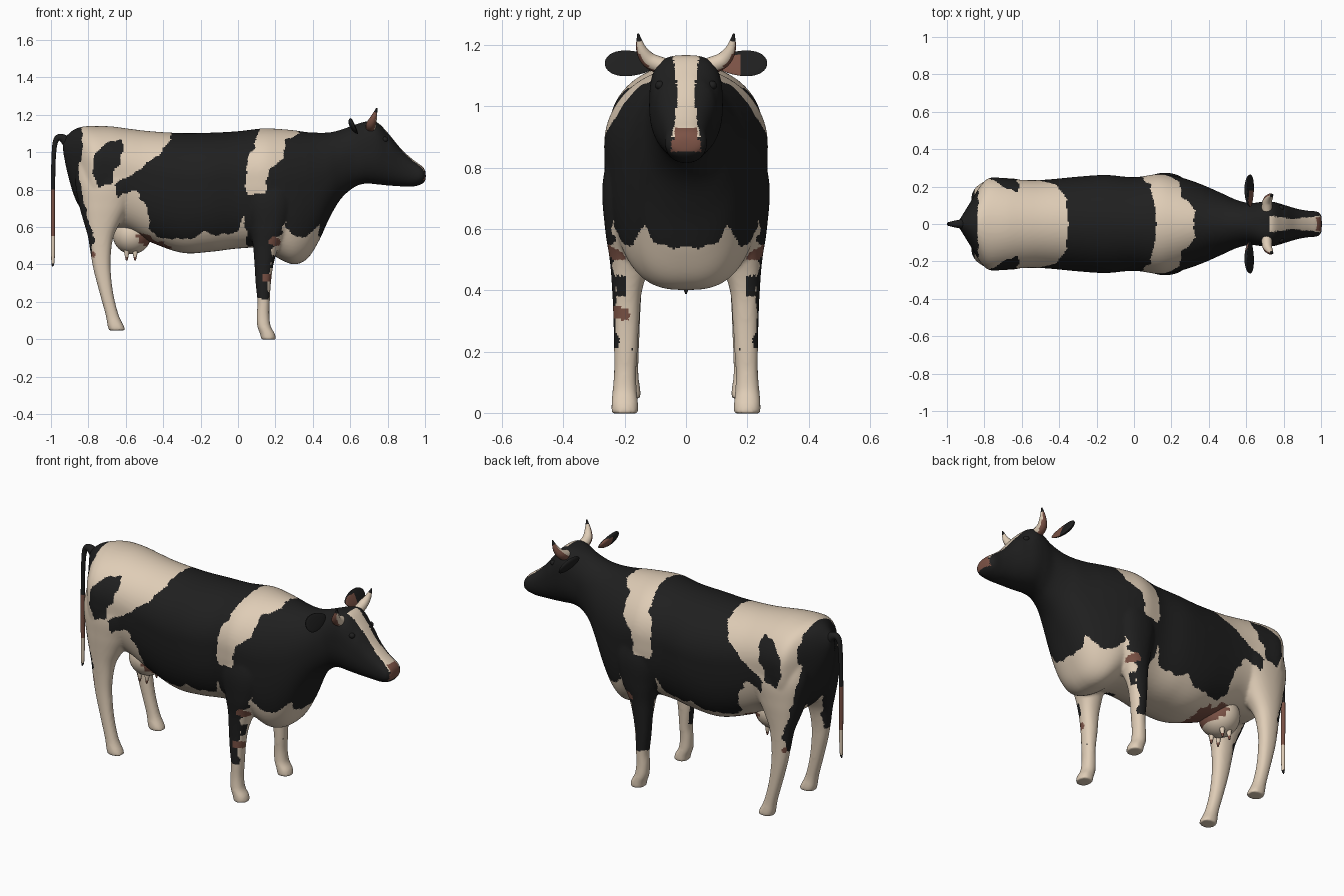
import bpy, bmesh, math
from mathutils import Vector, noise

if "Cube" in bpy.data.objects:
    bpy.data.objects.remove(bpy.data.objects["Cube"])

def material(name, rgb):
    m = bpy.data.materials.new(name)
    m.diffuse_color = (*rgb, 1)
    m.use_nodes = True
    m.node_tree.nodes["Principled BSDF"].inputs["Base Color"].default_value = m.diffuse_color
    return m

MATS = [material("black hide", (0.014, 0.014, 0.014)),
        material("cream hide", (0.74, 0.61, 0.47)),
        material("brown skin", (0.20, 0.085, 0.06))]
BLACK, CREAM, BROWN = 0, 1, 2

def spline(rows, steps=6):
    """Catmull-Rom through rows of numbers"""
    out = []
    for i in range(len(rows) - 1):
        a, b, c, d = rows[max(i - 1, 0)], rows[i], rows[i + 1], rows[min(i + 2, len(rows) - 1)]
        for k in range(steps):
            t = k / steps
            out.append([0.5 * (2 * q + (r - p) * t + (2 * p - 5 * q + 4 * r - s) * t * t
                        + (3 * q - p - 3 * r + s) * t ** 3) for p, q, r, s in zip(a, b, c, d)])
    return out + [list(rows[-1])]

def oval(top, low, count=64):
    """Superellipse points in the unit square, squareness set for each half"""
    pts = []
    for i in range(count):
        c, s = math.cos(2 * math.pi * i / count), math.sin(2 * math.pi * i / count)
        e = 2 / (top if s >= 0 else low)
        pts.append((math.copysign(abs(c) ** e, c), math.copysign(abs(s) ** e, s)))
    return pts

def skin(bm, rings):
    vs = [[bm.verts.new(p) for p in r] for r in rings]
    n = len(vs[0])
    for a, b in zip(vs, vs[1:]):
        for i in range(n):
            bm.faces.new((a[i], a[(i + 1) % n], b[(i + 1) % n], b[i]))
    bm.faces.new(vs[0])
    bm.faces.new(vs[-1])

def colour(me, rule):
    for m in MATS:
        me.materials.append(m)
    for p in me.polygons:
        p.material_index = rule(p.center, p.normal)
        p.use_smooth = True

def finish(name, bm, rule=None):
    bmesh.ops.recalc_face_normals(bm, faces=bm.faces)
    me = bpy.data.meshes.new(name)
    bm.to_mesh(me)
    bm.free()
    ob = bpy.data.objects.new(name, me)
    bpy.context.collection.objects.link(ob)
    if rule:
        colour(me, rule)
    return ob

def tube(name, pts, rule, side=1):
    rows = [(Vector((r[0], r[1] * side, r[2])), max(r[3], 0.002)) for r in spline(pts)]
    rings = []
    for i, (p, r) in enumerate(rows):
        d = rows[min(i + 1, len(rows) - 1)][0] - rows[max(i - 1, 0)][0]
        u = d.cross(Vector((0, 1, 0))).normalized()
        v = d.cross(u).normalized()
        rings.append([p + u * c * r + v * s * r for c, s in oval(2, 2, 16)])
    bm = bmesh.new()
    skin(bm, rings)
    return finish(name, bm, rule)

def ball(name, shape, rule):
    bm = bmesh.new()
    bmesh.ops.create_uvsphere(bm, u_segments=32, v_segments=20, radius=1)
    for v in bm.verts:
        v.co = Vector(shape(*v.co))
    return finish(name, bm, rule)

# Hide patches, drawn on the side view (x, z)
SHOULDER = [(.14, 1.2), (.34, 1.2), (.32, 1.1), (.25, 1.06), (.24, .97), (.17, .9), (.145, .78),
            (.06, .775), (.04, .855), (.055, .96), (.1, 1.07)]
REAR = [(-.84, 1.2), (-.34, 1.2), (-.355, 1.1), (-.39, 1.02), (-.5, .92), (-.66, .83), (-.645, .76),
        (-.54, .8), (-.525, .75), (-.475, .705), (-.485, .59), (-.4, .535), (-.23, .545), (-.18, .575),
        (-.125, .555), (0, .575), (.035, .67), (.05, .5), (.05, .4), (-.5, .3), (-.5, -.1), (-.9, -.1),
        (-.9, .42), (-.775, .44), (-.77, .53), (-.805, .67), (-.85, .83), (-.86, .935), (-.825, .99)]
HIP_SPOT = [(-.785, .9), (-.76, 1.0), (-.68, 1.06), (-.615, 1.065), (-.62, .97), (-.66, .9), (-.67, .83), (-.74, .81)]
BRISKET = [(.25, .63), (.275, .56), (.35, .55), (.46, .54), (.5, .3), (.25, .3), (.25, -.1), (.05, -.1),
           (.05, .215), (.165, .21), (.165, .35), (.19, .5), (.235, .575)]
FLANK_STREAK = [(-.57, .57), (-.5, .56), (-.36, .5), (-.36, .47), (-.5, .495)]

def inside(poly, x, z):
    hit = False
    for (x1, z1), (x2, z2) in zip(poly, poly[1:] + poly[:1]):
        if (z1 > z) != (z2 > z) and x < (x2 - x1) * (z - z1) / (z2 - z1) + x1:
            hit = not hit
    return hit

def hide(p, n):
    y = abs(p.y)
    q = Vector((p.x, y, p.z)) * 22
    x = p.x + 0.016 * noise.noise(q)
    z = p.z + 0.016 * noise.noise(q + Vector((9, 4, 2)))
    if p.x > 0.6:                                   # face: muzzle and blaze
        if p.x > 0.95 and 0.852 < p.z < 0.93 and y < 0.038 + 0.01 * (p.z < 0.89):
            return BROWN
        wide = 0.03 + 0.9 * (p.z - 1.04) ** 2
        return CREAM if x > 0.72 and y < wide and n.z > 0.2 and p.z > 0.9 else BLACK
    if y > 0.19 and math.hypot(x - .2, z - .52) < 0.027 or y > 0.2 and math.hypot(x + .775, z - .45) < 0.02:
        return BROWN
    if p.y < -0.185 and p.x > 0.13 and abs(z - .322) < 0.02:
        return BROWN
    if inside(FLANK_STREAK, x, z):
        return BROWN
    if inside(HIP_SPOT, x, z) or (abs(y - .213) < .014 and abs(z - .415) < .032 and .14 < p.x < .25):
        return BLACK
    if x > 0.25 and z < 0.54 + 0.075 * math.exp(-((y - .135) / .025) ** 2):
        return CREAM
    if any(inside(s, x, z) for s in (SHOULDER, REAR, BRISKET)):
        return CREAM
    return CREAM if z < 0.5 and y < 0.175 and x > -0.5 else BLACK

# Torso, neck and head: x, top z, bottom z, half width
TRUNK = [(-.935, 1.07, 1.0, .02), (-.91, 1.095, .88, .06), (-.87, 1.125, .75, .125), (-.82, 1.138, .67, .205),
         (-.77, 1.14, .62, .247), (-.68, 1.138, .6, .243), (-.58, 1.125, .575, .235), (-.47, 1.112, .52, .237),
         (-.3, 1.102, .462, .253), (-.15, 1.104, .467, .262), (0, 1.112, .485, .25), (.13, 1.127, .485, .267),
         (.22, 1.124, .43, .256), (.3, 1.117, .4, .234), (.37, 1.107, .43, .208), (.43, 1.104, .52, .182),
         (.49, 1.106, .65, .155), (.55, 1.12, .75, .128), (.62, 1.145, .812, .112), (.68, 1.163, .832, .118),
         (.74, 1.162, .828, .119), (.8, 1.105, .822, .103), (.87, 1.02, .817, .082), (.93, .965, .815, .071),
         (.975, .932, .826, .068), (.996, .912, .84, .056), (1.004, .89, .855, .035)]

def section(x, top, low, width):
    """Roof-backed, boxy-bellied torso; flat-browed head"""
    torso = max(0, min(1, (0.52 - x) / 0.15, (x + 0.93) / 0.12))
    n = 2 + math.exp(-((x - 0.72) / 0.08) ** 2) + 0.4 * (x > 0.8)
    m = 2.2 + 0.35 * torso + 0.3 * math.exp(-((x - 0.28) / 0.08) ** 2)
    h = 0.5 + 0.11 * torso
    return [(x, width * c, low + (top - low) * (h + s * (1 - h if s > 0 else h))) for c, s in oval(n, m)]

# Legs: z, back x, front x, inner y, outer y
FORE_LEG = [(-.002, .124, .203, .155, .243), (.03, .117, .197, .156, .243), (.07, .103, .175, .16, .24),
            (.13, .1, .168, .162, .235), (.2, .104, .17, .158, .235), (.3, .094, .176, .152, .237),
            (.4, .088, .19, .143, .241), (.5, .08, .22, .11, .249), (.6, .06, .27, .08, .264),
            (.75, .03, .3, .05, .272), (.92, .05, .27, .05, .235)]
HIND_LEG = [(.047, -.69, -.602, .148, .228), (.07, -.697, -.61, .148, .228), (.13, -.708, -.638, .155, .222),
            (.24, -.738, -.666, .152, .22), (.36, -.77, -.68, .147, .22), (.45, -.787, -.68, .14, .222),
            (.55, -.803, -.665, .12, .227), (.63, -.826, -.625, .08, .233), (.72, -.85, -.57, .04, .24),
            (.85, -.87, -.5, .02, .243), (1.0, -.85, -.52, .02, .205)]

bm = bmesh.new()
skin(bm, [section(*row) for row in spline(TRUNK)])
for side in (1, -1):
    for leg in (FORE_LEG, HIND_LEG):
        skin(bm, [[((a + b) / 2 + (b - a) / 2 * c, side * ((i + o) / 2 + (o - i) / 2 * s), z)
                   for c, s in oval(2.25, 2.25)] for z, a, b, i, o in spline(leg)])
body = finish("body", bm)

# Fuse the trunk and legs into one smooth skin, then paint the patches
fuse = body.modifiers.new("fuse", 'REMESH')
fuse.mode = 'VOXEL'
fuse.voxel_size = 0.008
relax = body.modifiers.new("relax", 'SMOOTH')
relax.factor = 0.5
relax.iterations = 8
fused = bpy.data.meshes.new_from_object(body.evaluated_get(bpy.context.evaluated_depsgraph_get()))
body.modifiers.clear()
body.data = fused
fused.materials.clear()
colour(fused, hide)

# Udder and teats
ball("udder", lambda x, y, z: (-.567 + .103 * x, .11 * y, .56 + .105 * z),
     lambda p, n: BROWN if inside(FLANK_STREAK, p.x, p.z) else CREAM)
for side in (1, -1):
    for x in (-.595, -.55):
        tube("teat", [(x, .04, .48, .016), (x, .043, .45, .011), (x, .045, .42, .004)],
             lambda p, n: BROWN if p.z < .437 else CREAM, side)

# Tail
tube("tail", [(-.89, 0, 1.02, .035), (-.93, 0, 1.07, .024), (-.968, 0, 1.072, .016), (-.984, 0, 1.0, .012),
              (-.989, 0, .8, .011), (-.989, 0, .45, .01), (-.992, 0, .388, .003)],
     lambda p, n: BLACK if p.z > .81 or p.z < .41 else BROWN if p.z > .57 else CREAM)

for side in (1, -1):
    # Horns
    tube("horn", [(.71, .075, 1.13, .028), (.712, .12, 1.15, .026), (.727, .146, 1.187, .017), (.742, .156, 1.236, .003)],
         lambda p, n: BLACK if p.z > 1.215 else BROWN if n.y * p.y > 0.06 * abs(p.y) and n.x < .75 else CREAM, side)
    # Ears, flat in front and rounded behind
    ball("ear", lambda x, y, z: (.622 + x * (.006 if x > 0 else .026) - z * .022 * (.8 + .2 * y),
                                 side * (.178 + .087 * y), 1.14 + z * .051 * (.8 + .2 * y)),
         lambda p, n: BROWN if n.x > .3 and abs(p.y) < .178 and p.z < 1.168 else BLACK)
    # Eyes
    ball("eye", lambda x, y, z: (.785 + .017 * x, side * (.085 + .015 * y), 1.068 + .015 * z), lambda p, n: BLACK)
